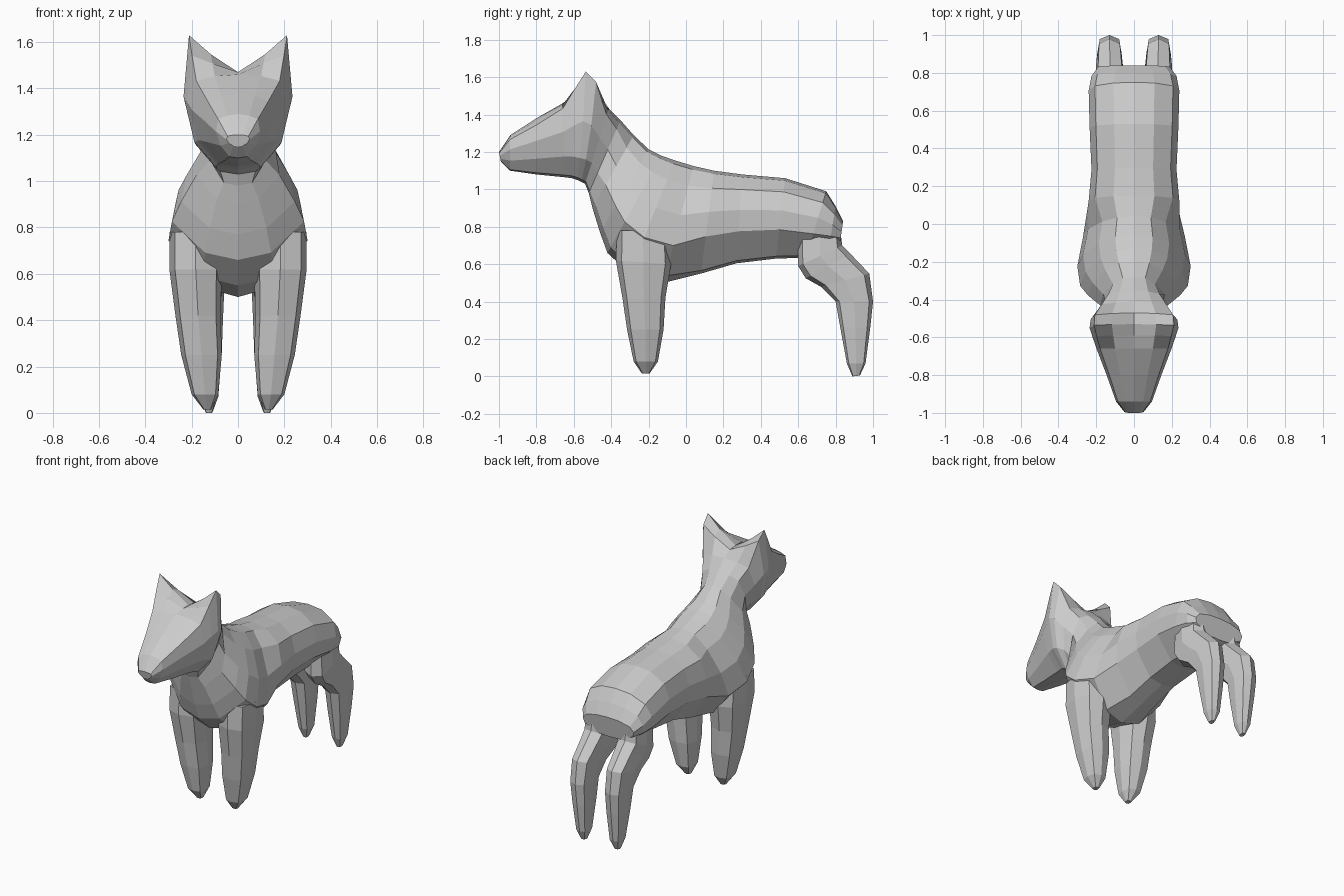
import bpy, bmesh
from math import cos, sin, pi


def loft(name, rings, mirror=False):
    """Skin a list of equal-length point rings and cap both ends."""
    bm = bmesh.new()
    loops = [[bm.verts.new(p) for p in ring] for ring in rings]
    n = len(loops[0])
    for a, b in zip(loops, loops[1:]):
        for i in range(n):
            bm.faces.new((a[i], a[(i + 1) % n], b[(i + 1) % n], b[i]))
    bm.faces.new(loops[0])
    bm.faces.new(loops[-1])
    bmesh.ops.recalc_face_normals(bm, faces=bm.faces)
    mesh = bpy.data.meshes.new(name)
    bm.to_mesh(mesh)
    bm.free()
    obj = bpy.data.objects.new(name, mesh)
    bpy.context.collection.objects.link(obj)
    if mirror:
        obj.modifiers.new("mirror", "MIRROR").use_mirror_merge = False
    return obj


# Half cross-sections: (fraction from top to bottom, fraction of half width)
HEAD = [(0, 0), (.04, .5), (.12, .9), (.4, 1), (.72, .8), (.97, .4), (1, 0)]
CHEST = [(0, 0), (.03, .33), (.17, .62), (.42, .9), (.68, 1), (.94, .5), (1, 0)]
BACK = [(0, 0), (.03, .45), (.17, .86), (.4, 1), (.64, .95), (.97, .42), (1, 0)]


def body_ring(profile, yt, zt, yb, zb, w, ear=0):
    half = []
    for i, (t, k) in enumerate(profile):
        lift = ear * (0, .45, 1, .3, 0, 0, 0)[i]
        half.append((k * w, yt + (yb - yt) * t, zt + (zb - zt) * t + lift))
    return half + [(-x, y, z) for x, y, z in half[-2:0:-1]]


def leg_ring(yf, zf, yb, zb, xin, xout):
    pts = []
    for i in range(8):
        a = 2 * pi * i / 8
        s, c = sin(a), cos(a)
        s, c = (s * 1.12, c * 1.12) if i % 2 else (s, c)
        pts.append(((xin + xout) / 2 + (xout - xin) / 2 * s,
                    (yf + yb) / 2 + (yb - yf) / 2 * c,
                    (zf + zb) / 2 + (zb - zf) / 2 * c))
    return pts


# Head, ears, neck and torso as one skin; top y,z, bottom y,z, half width, ear lift
head = [(-1.0, 1.20, -.99, 1.15, .05),
        (-.94, 1.29, -.94, 1.10, .095),
        (-.80, 1.38, -.80, 1.08, .145),
        (-.66, 1.46, -.65, 1.065, .2, .02),
        (-.59, 1.47, -.61, 1.06, .22, .12),
        (-.53, 1.47, -.58, 1.05, .235, .21),
        (-.47, 1.465, -.56, 1.04, .23, .16),
        (-.41, 1.43, -.54, 1.03, .19, .02),
        (-.35, 1.37, -.52, .98, .15)]
chest = [(-.28, 1.29, -.50, .90, .18),
         (-.20, 1.215, -.46, .77, .245),
         (-.13, 1.18, -.42, .66, .285),
         (-.06, 1.155, -.30, .55, .30),
         (.04, 1.125, -.12, .50, .27)]
back = [(.15, 1.10, .08, .55, .24),
        (.30, 1.08, .27, .605, .225),
        (.53, 1.06, .48, .63, .235),
        (.75, .99, .64, .635, .24),
        (.80, .91, .76, .66, .225),
        (.84, .83, .82, .69, .19)]
loft("head_and_torso",
     [body_ring(HEAD, *r) for r in head]
     + [body_ring(CHEST, *r) for r in chest]
     + [body_ring(BACK, *r) for r in back])

# Front legs: front y,z, back y,z, inner x, outer x
loft("front_legs", [leg_ring(*r) for r in [
    (-.37, .78, -.09, .78, .07, .295),
    (-.375, .62, -.08, .60, .07, .295),
    (-.34, .42, -.11, .42, .075, .27),
    (-.315, .25, -.12, .25, .07, .245),
    (-.28, .08, -.15, .08, .085, .20),
    (-.235, .015, -.195, .015, .115, .15)]], True)

# Hind legs with bent hocks
loft("hind_legs", [leg_ring(*r) for r in [
    (.60, .80, .82, .82, .05, .20),
    (.60, .59, .835, .70, .045, .21),
    (.64, .525, .88, .655, .05, .205),
    (.72, .48, .98, .55, .06, .20),
    (.80, .40, 1.0, .40, .065, .195),
    (.825, .26, .985, .26, .07, .185),
    (.86, .07, .96, .07, .085, .165),
    (.89, 0, .93, .005, .11, .14)]], True)
